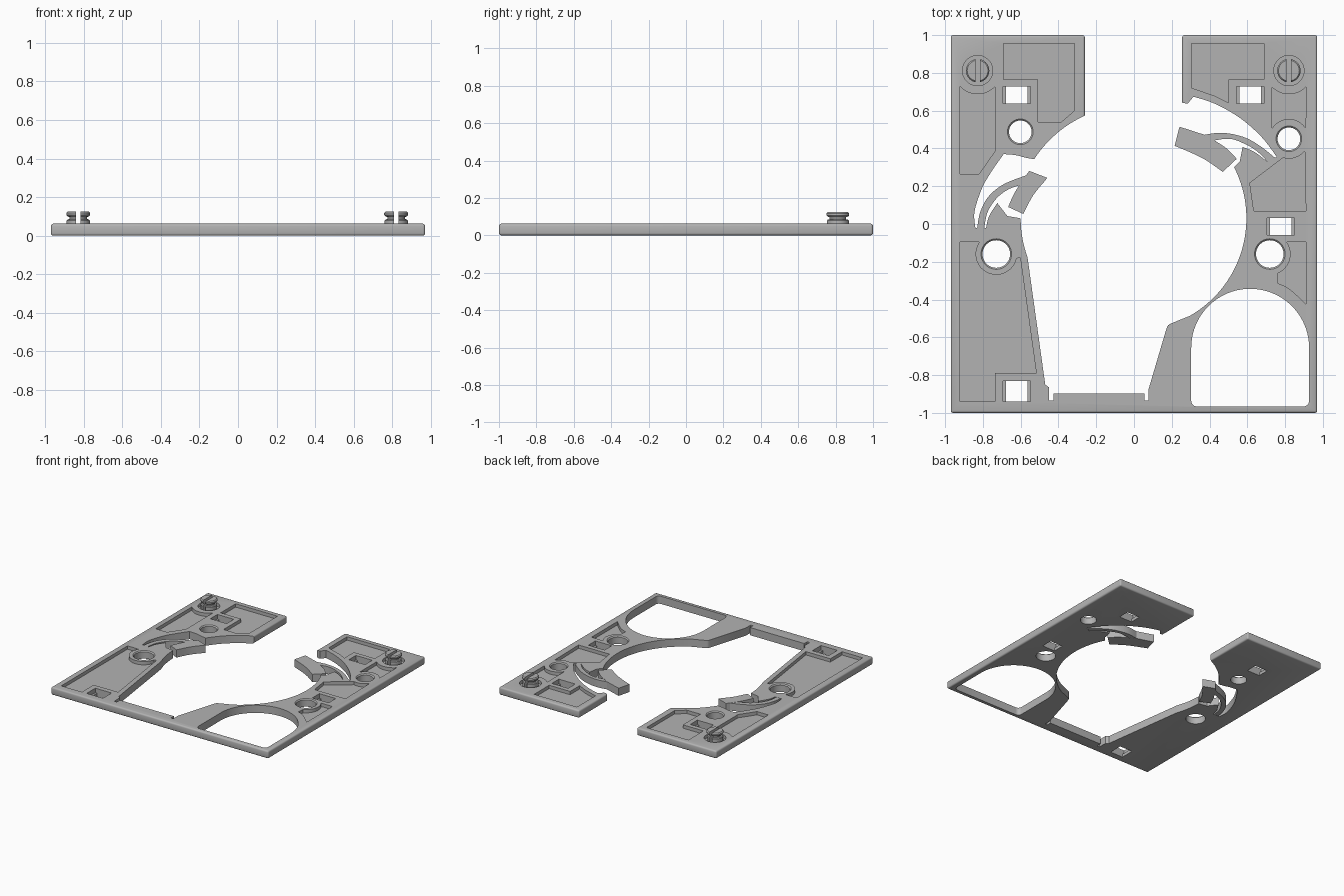
import bpy
import bmesh
from math import cos, sin, radians

TOP = .062      # upper face of the plate
FLOOR = .035    # floor of the shallow pockets

cube = bpy.data.objects.get("Cube")
if cube:
    bpy.data.objects.remove(cube, do_unlink=True)

grey = bpy.data.materials.new("plain grey")
grey.use_nodes = True
grey.diffuse_color = (.45, .45, .45, 1)
grey.node_tree.nodes["Principled BSDF"].inputs["Base Color"].default_value = grey.diffuse_color


def arc(center, radius, start, end, steps=16):
    """Points on a circular arc, angles in degrees."""
    angles = [radians(start + (end - start) * i / steps) for i in range(steps + 1)]
    return [(center[0] + radius * cos(a), center[1] + radius * sin(a)) for a in angles]


def smooth(points, steps=5):
    """Smooth curve through the given points."""
    padded = [points[0]] + points + [points[-1]]
    result = []
    for a, b, c, d in zip(padded, padded[1:], padded[2:], padded[3:]):
        for i in range(steps):
            t = i / steps
            result.append(tuple(
                b[k] + .5 * t * (c[k] - a[k] + t * (2 * a[k] - 5 * b[k] + 4 * c[k] - d[k]
                                 + t * (3 * (b[k] - c[k]) + d[k] - a[k]))) for k in (0, 1)))
    return result + [points[-1]]


def rect(left, right, front, back):
    return [(left, front), (right, front), (right, back), (left, back)]


def finish(name, bm):
    bmesh.ops.recalc_face_normals(bm, faces=bm.faces[:])
    mesh = bpy.data.meshes.new(name)
    bm.to_mesh(mesh)
    bm.free()
    mesh.materials.append(grey)
    obj = bpy.data.objects.new(name, mesh)
    bpy.context.collection.objects.link(obj)
    return obj


def prism(name, outline, low, high, bevel=0):
    """Extrude a closed outline from one height to another."""
    bm = bmesh.new()
    face = bm.faces.new([bm.verts.new((x, y, low)) for x, y in outline])
    made = bmesh.ops.extrude_face_region(bm, geom=[face])["geom"]
    for v in made:
        if isinstance(v, bmesh.types.BMVert):
            v.co.z = high
    bmesh.ops.recalc_face_normals(bm, faces=bm.faces[:])
    if bevel:
        bmesh.ops.bevel(bm, geom=bm.edges[:], offset=bevel, segments=3,
                        profile=.5, affect='EDGES')
    return finish(name, bm)


def lathe(name, center, profile, sides=40):
    """Turn a closed (radius, height) profile about a vertical axis."""
    bm = bmesh.new()
    rings = [[bm.verts.new((x, y, z)) for x, y in arc(center, r, 0, 360, sides)[:-1]]
             for r, z in profile]
    for low, high in zip(rings, rings[1:]):
        for i in range(sides):
            j = (i + 1) % sides
            bm.faces.new((low[i], low[j], high[j], high[i]))
    bm.faces.new(rings[0])
    bm.faces.new(rings[-1])
    return finish(name, bm)


def cut(target, cutter):
    cutter.hide_render = True
    mod = target.modifiers.new("cut", 'BOOLEAN')
    mod.operation = 'DIFFERENCE'
    mod.solver = 'EXACT'
    mod.object = cutter
    bpy.context.view_layer.objects.active = target
    bpy.ops.object.modifier_apply(modifier=mod.name)
    bpy.data.objects.remove(cutter, do_unlink=True)


def shade(obj):
    bpy.ops.object.select_all(action='DESELECT')
    obj.select_set(True)
    bpy.context.view_layer.objects.active = obj
    bpy.ops.object.shade_smooth_by_angle(angle=radians(30))


# Plate with rounded rim and a slot open to the back
plate = prism("base_plate", [(-.97, -1), (.97, -1), (.97, 1), (.255, 1), (.255, 0),
                             (-.26, 0), (-.26, 1), (-.97, 1)], 0, TOP, .012)

# Large central opening with the clearances around both spring arms
center = (0, .03)
opening = [(-.2, .6)] + arc((0, 0), .63, 114.5, 147)
opening += smooth([(-.57, .35), (-.63, .365), (-.69, .37)])
opening += smooth([(-.74, .3), (-.795, .21), (-.83, .12), (-.846, .05), (-.84, -.02)])
opening += smooth([(-.783, -.02), (-.767, .042), (-.724, .111)])
opening += [(-.67, .042)] + arc(center, .6, 180, 200)
opening += [(-.47, -.85), (-.45, -.865), (-.45, -.935), (-.427, -.935), (-.427, -.897),
            (.056, -.897), (.056, -.935), (.077, -.935), (.077, -.875)]
opening += smooth([(.17, -.56), (.18, -.537), (.2, -.525)])
opening += arc(center, .595, -60, 27, 40)
opening += [(.56, .33)] + smooth([(.575, .408), (.64, .38), (.705, .33)])
opening += smooth([(.756, .355), (.676, .46), (.56, .562), (.427, .637), (.315, .674)])
opening += [(.284, .637), (.255, .642), (.2, .66)]
cut(plate, prism("opening_cutter", opening, -.1, .2))

# Arched window
window = arc((.615, -.655), .312, 0, 180, 40)
window += arc((.333, -.936), .03, 180, 270, 6) + arc((.897, -.936), .03, 270, 360, 6)
cut(plate, prism("window_cutter", window, -.1, .2))

# Shallow pockets
posts = [(-.828, .812), (.82, .812)]
round_holes = [((-.602, .488), .06), ((.82, .451), .06),
               ((-.729, -.159), .073), ((.719, -.159), .073)]
upper_hole, left_hole, right_hole = [h[0] for h in round_holes[1:]]
pockets = [
    [(-.69, .955), (-.316, .955), (-.316, .6), (-.385, .54), (-.507, .54),
     (-.507, .764), (-.69, .764)],
    arc(posts[0], .125, 222, 318) + [(-.735, .387), (-.82, .265), (-.92, .265)],
    [(-.92, -.095)] + arc(left_hole, .11, 145, 348)
    + [(-.602, -.18), (-.517, -.79), (-.735, -.79), (-.735, -.94), (-.92, -.94)],
    [(.305, .955), (.687, .955), (.687, .764), (.5, .764), (.5, .642),
     (.427, .679), (.305, .72)],
    arc(posts[1], .125, 224, 316) + arc(upper_hole, .105, 32, 148),
    [(.613, .217)] + arc(upper_hole, .105, 253, 323) + [(.91, .07), (.634, .07)],
    arc(right_hole, .11, -66, 36) + [(.91, -.095), (.91, -.424)]
    + smooth([(.85, -.366), (.81, -.335), (.76, -.313)]),
]
pockets += [arc(p, .08, 0, 360, 40)[:-1] for p in posts]
for outline in pockets:
    cut(plate, prism("pocket_cutter", outline, FLOOR, .2))

# Stepped rectangular sockets
for x, low, high in [(-.62, .637, .727), (.616, .637, .727),
                     (.777, -.058, .032), (-.62, -.94, -.83)]:
    cut(plate, prism("socket_cutter", rect(x - .057, x + .057, low, high), -.1, .2))
    cut(plate, prism("ledge_cutter", rect(x - .073, x + .073, low, high), .025, .2))

# Round holes with a countersunk rim
for spot, r in round_holes:
    cut(plate, lathe("hole_cutter", spot, [(r, -.1), (r, TOP - .008),
                                           (r + .008, TOP), (r + .008, .2)]))
shade(plate)

# Split snap posts
for name, spot in zip(("right_post", "left_post"), posts):
    post = lathe(name, spot, [(.06, FLOOR - .01), (.06, .078), (.055, .084), (.046, .086),
                              (.046, .097), (.056, .1), (.062, .107), (.062, .117),
                              (.055, .125)])
    x, y = spot
    cut(post, prism("slit_cutter", rect(x - .012, x + .012, y - .1, y + .1), FLOOR, .2))
    shade(post)

# Curved spring arms, rooted in the plate
arms = {
    "right_spring_arm": (
        [(-.833, -.04), (-.814, .064), (-.767, .149), (-.687, .212), (-.57, .258)],
        [(-.607, .205), (-.671, .18), (-.73, .133), (-.777, .058), (-.795, -.04)]),
    "left_spring_arm": (
        [(.36, .47), (.464, .483), (.576, .462), (.666, .414), (.765, .335)],
        [(.725, .31), (.655, .382), (.586, .424), (.507, .451), (.41, .44)]),
}
for name, (outer, inner) in arms.items():
    shade(prism(name, smooth(outer) + smooth(inner), .001, TOP - .001))

# Grip blocks at the arm tips
blocks = {
    "right_grip_block": [(-.554, .281), (-.459, .244)]
    + smooth([(-.47, .23), (-.535, .15), (-.586, .053)])
    + smooth([(-.666, .09), (-.635, .16), (-.585, .24)]),
    "left_grip_block": [(.241, .515), (.374, .472)]
    + smooth([(.427, .442), (.49, .4), (.544, .345)])
    + smooth([(.47, .276), (.36, .35), (.215, .414)]),
}
for name, outline in blocks.items():
    shade(prism(name, outline, 0, TOP))
